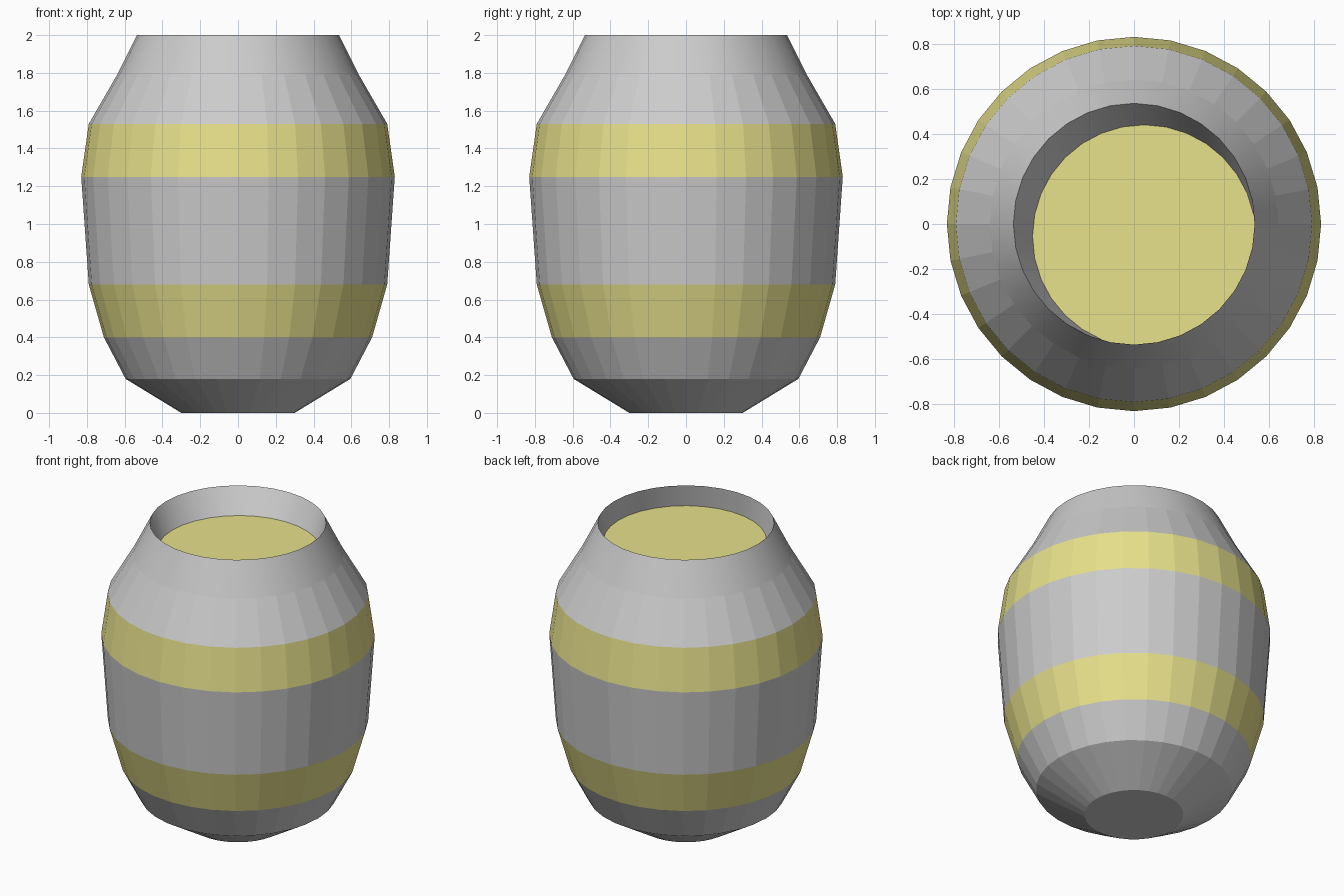
import bpy
import bmesh
from math import sin, cos, pi

if "Cube" in bpy.data.objects:
    bpy.data.objects.remove(bpy.data.objects["Cube"])

SIDES = 32

yellow = bpy.data.materials.new("yellow_paint")
yellow.diffuse_color = (0.80, 0.75, 0.26, 1)
yellow.use_nodes = True
yellow.node_tree.nodes["Principled BSDF"].inputs["Base Color"].default_value = yellow.diffuse_color
grey = bpy.data.materials.new("plain_grey")
grey.diffuse_color = (0.8, 0.8, 0.8, 1)
grey.use_nodes = True
grey.node_tree.nodes["Principled BSDF"].inputs["Base Color"].default_value = grey.diffuse_color


def ring(bm, r, z, cx=0.0, cy=0.0):
    return [bm.verts.new((cx + r * cos(2 * pi * i / SIDES),
                          cy + r * sin(2 * pi * i / SIDES), z))
            for i in range(SIDES)]


def bridge(bm, a, b, mat=0, smooth=False):
    for i in range(SIDES):
        j = (i + 1) % SIDES
        f = bm.faces.new((a[i], a[j], b[j], b[i]))
        f.material_index = mat
        f.smooth = smooth


def finish(bm, name, mats):
    mesh = bpy.data.meshes.new(name)
    bm.to_mesh(mesh)
    bm.free()
    for m in mats:
        mesh.materials.append(m)
    obj = bpy.data.objects.new(name, mesh)
    bpy.context.collection.objects.link(obj)
    return obj


# Barrel wall: radius and height up the side, hoops painted on two bands
profile = [(0.30, 0.0), (0.595, 0.18), (0.71, 0.40), (0.79, 0.68),
           (0.83, 1.25), (0.79, 1.53), (0.64, 1.79), (0.535, 2.0)]
hoops = (2, 4)
bm = bmesh.new()
rings = [ring(bm, r, z) for r, z in profile]
bm.faces.new(list(reversed(rings[0])))
for k in range(len(rings) - 1):
    bridge(bm, rings[k], rings[k + 1], 1 if k in hoops else 0, k == 6)

# Inner wall of the mouth, leaning down to the off-centre contents
LEVEL = dict(r=0.495, z=1.85, cx=0.045, cy=-0.055)
inner = ring(bm, **LEVEL)
bridge(bm, rings[-1], inner, 0, True)
for i in range(SIDES):
    e = bm.edges.get((rings[-1][i], rings[-1][(i + 1) % SIDES]))
    e.smooth = False
finish(bm, "barrel", [grey, yellow])

# Flat surface of the contents
bm = bmesh.new()
bm.faces.new(ring(bm, **LEVEL))
finish(bm, "barrel_contents", [yellow])
